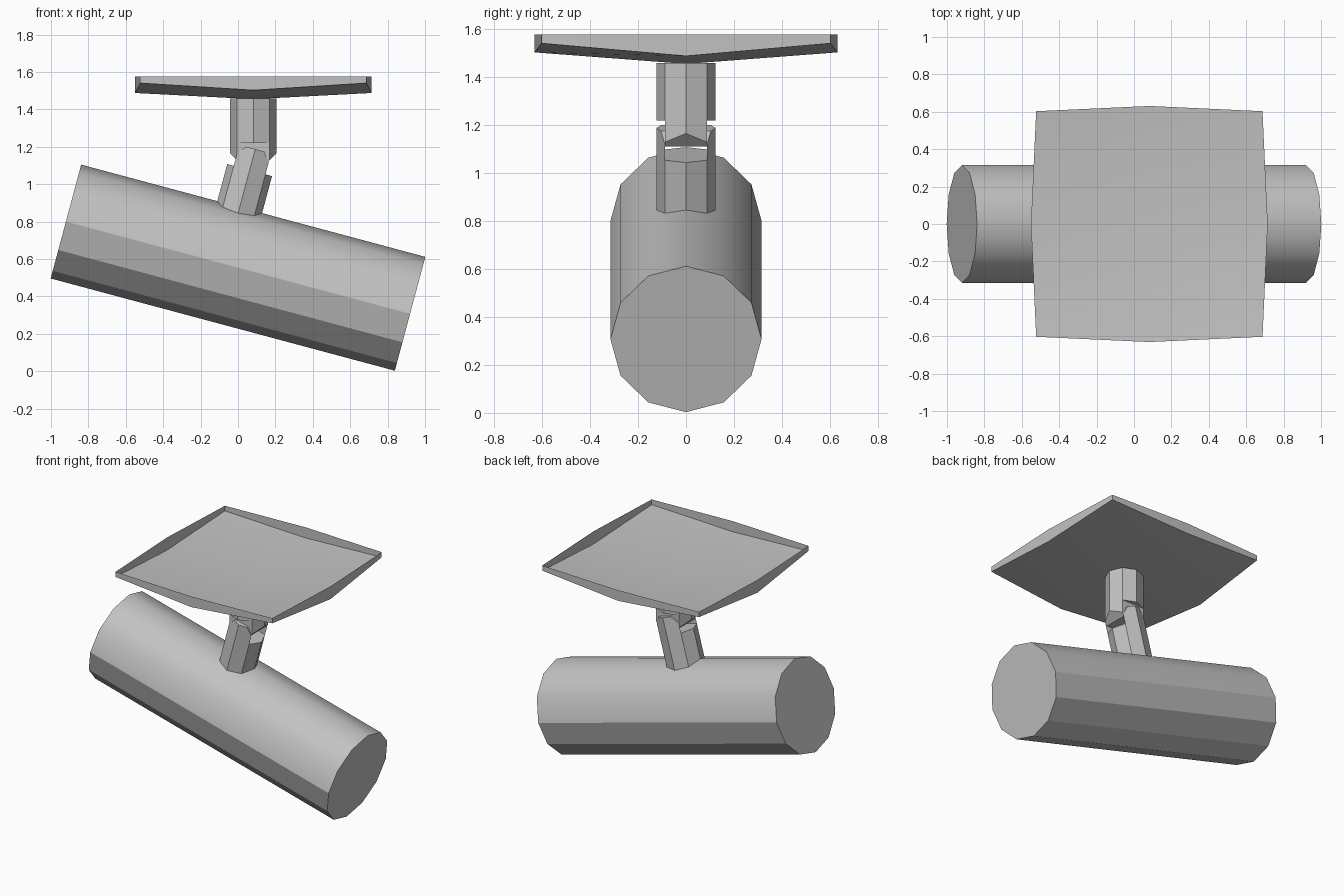
import bpy, bmesh, math
from mathutils import Matrix, Vector

cube = bpy.data.objects.get("Cube")
if cube:
    bpy.data.objects.remove(cube, do_unlink=True)

grey = bpy.data.materials.new("light grey metal")
grey.use_nodes = True
GREY = (0.54, 0.54, 0.54, 1)
grey.diffuse_color = GREY
grey.node_tree.nodes["Principled BSDF"].inputs["Base Color"].default_value = GREY

# Frame of the tilted lamp: local x runs along the body, local z points to the arm
TILT = Matrix.Translation((0, 0, 0.554)) @ Matrix.Rotation(math.radians(15), 4, 'Y')
UPRIGHT = Matrix.Translation((0.082, 0, 0))


def add_object(name, bm, matrix=Matrix()):
    mesh = bpy.data.meshes.new(name)
    bm.to_mesh(mesh)
    bm.free()
    mesh.materials.append(grey)
    obj = bpy.data.objects.new(name, mesh)
    obj.matrix_world = matrix
    bpy.context.collection.objects.link(obj)
    return obj


def prism(name, outline, z0, z1, matrix, cuts=()):
    """Extrude an outline upward, then chamfer it with (point, outward normal) planes."""
    bm = bmesh.new()
    base = bm.faces.new([bm.verts.new((x, y, z0)) for x, y in outline])
    ext = bmesh.ops.extrude_face_region(bm, geom=[base], use_keep_orig=True)
    top = [v for v in ext["geom"] if isinstance(v, bmesh.types.BMVert)]
    bmesh.ops.translate(bm, verts=top, vec=(0, 0, z1 - z0))
    for point, normal in cuts:
        res = bmesh.ops.bisect_plane(bm, geom=bm.verts[:] + bm.edges[:] + bm.faces[:],
                                     plane_co=Vector(point), plane_no=Vector(normal),
                                     clear_outer=True)
        edges = [e for e in res["geom_cut"] if isinstance(e, bmesh.types.BMEdge)]
        bmesh.ops.contextual_create(bm, geom=edges)
    bmesh.ops.recalc_face_normals(bm, faces=bm.faces[:])
    return add_object(name, bm, matrix)


# Lamp body: twelve-sided cylinder, soft on top and faceted below
bm = bmesh.new()
bmesh.ops.create_cone(bm, cap_ends=True, segments=12, radius1=0.315, radius2=0.315, depth=1.905,
                      matrix=Matrix.Rotation(math.radians(90), 4, 'Y'))
for f in bm.faces:
    f.smooth = abs(f.normal.x) < 0.5
for e in bm.edges:
    cap_edge = any(abs(f.normal.x) > 0.5 for f in e.link_faces)
    low_edge = max(v.co.z for v in e.verts) < 0.01
    e.smooth = not (cap_edge or low_edge)
add_object("lamp_body", bm, TILT)

# Arm cross-sections
R = 0.124
D = R * math.sqrt(0.5)
octagon = [(R * math.cos(k * math.pi / 4), R * math.sin(k * math.pi / 4)) for k in range(8)]
hexagon = [(R, 0), (D, D), (-D, D), (-R, 0), (-D, -D), (D, -D)]

# Lower arm: octagonal base with two pointed prongs
fork = TILT @ Matrix.Translation((-0.075, 0, 0))
prism("lower_arm_base", octagon, 0.2, 0.52, fork)
for side, label in ((-1, "front"), (1, "back")):
    wedge = [(D, side * D), (0, side * R), (-D, side * D)]
    prism(label + "_prong", wedge, 0.52, 0.636, fork,
          [((sx * D, 0, 0.588), (sx * 0.78, 0, 0.62)) for sx in (-1, 1)])

# Upper arm: octagonal stem with a chamfered tongue between the prongs
prism("upper_arm_stem", octagon, 1.22, 1.459, UPRIGHT)
prism("upper_arm_tongue", hexagon, 1.11, 1.22, UPRIGHT,
      [((sx * R, 0, 1.165), (sx, 0, -1)) for sx in (-1, 1)])

# Ceiling plate: shallow open dish with a thin upright rim
bm = bmesh.new()
grid = {}
for i in (-1, 0, 1):
    for j in (-1, 0, 1):
        x = i * (0.605 if j else 0.633)
        y = j * (0.603 if i else 0.631)
        z = {(0, 0): 1.455, (1, 0): 1.488, (0, 1): 1.503, (1, 1): 1.541}[abs(i), abs(j)]
        grid[i, j] = bm.verts.new((x, y, z))
for i in (-1, 0):
    for j in (-1, 0):
        bm.faces.new([grid[i, j], grid[i, j + 1], grid[i + 1, j + 1], grid[i + 1, j]])
ring = [(-1, -1), (0, -1), (1, -1), (1, 0), (1, 1), (0, 1), (-1, 1), (-1, 0)]
low = [grid[k] for k in ring]
high = [bm.verts.new((v.co.x, v.co.y, 1.577)) for v in low]
for k in range(8):
    n = (k + 1) % 8
    bm.faces.new([low[k], low[n], high[n], high[k]])
bm.normal_update()
for f in bm.faces:
    f.smooth = True
for e in bm.edges:
    if len(e.link_faces) == 2 and e.calc_face_angle() > math.radians(30):
        e.smooth = False
add_object("ceiling_plate", bm, UPRIGHT)
